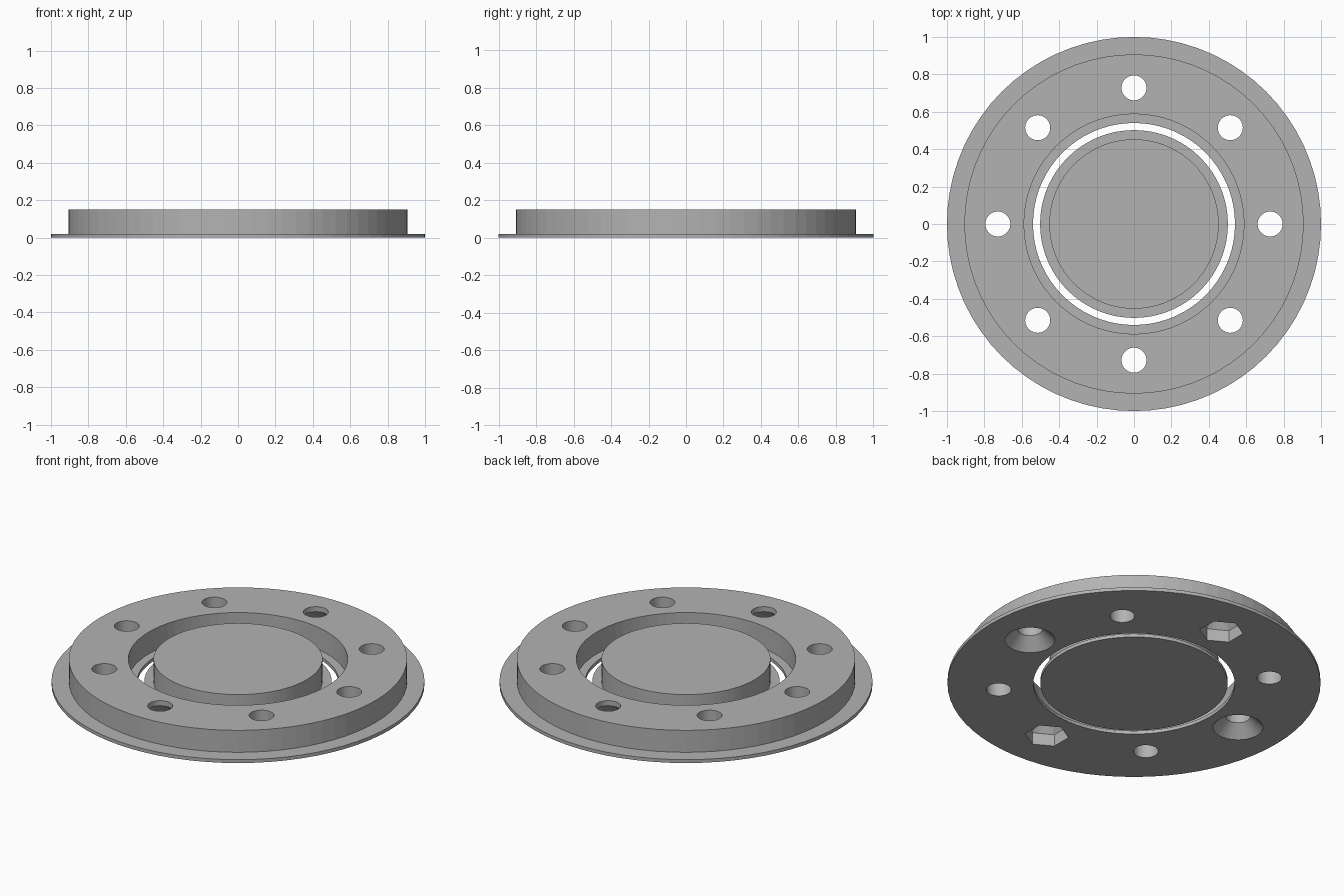
import bpy, bmesh
from math import cos, sin, pi, radians

if "Cube" in bpy.data.objects:
    bpy.data.objects.remove(bpy.data.objects["Cube"])

grey = bpy.data.materials.new("plain grey")
grey.use_nodes = True
colour = (0.45, 0.45, 0.45, 1)
grey.diffuse_color = colour
grey.node_tree.nodes["Principled BSDF"].inputs["Base Color"].default_value = colour

SEGMENTS = 72
HOLE = 0.067          # bolt hole radius
PITCH = 0.728         # bolt circle radius
LIP, TOP = 0.02, 0.15


def ring(bm, z, radius, count, centre=(0, 0), hexagonal=False):
    """A loop of vertices, round or hexagonal with corners along y."""
    verts = []
    for i in range(count):
        a = 2 * pi * i / count + pi / 6
        r = radius
        if hexagonal:
            r *= cos(pi / 6) / cos((a - pi / 6) % (pi / 3) - pi / 6)
        verts.append(bm.verts.new((centre[0] + r * cos(a), centre[1] + r * sin(a), z)))
    return verts


def bridge(bm, lower, upper):
    for i in range(len(lower)):
        j = (i + 1) % len(lower)
        bm.faces.new((lower[i], lower[j], upper[j], upper[i]))


def finish(bm, name):
    bmesh.ops.recalc_face_normals(bm, faces=bm.faces)
    mesh = bpy.data.meshes.new(name)
    bm.to_mesh(mesh)
    bm.free()
    mesh.materials.append(grey)
    obj = bpy.data.objects.new(name, mesh)
    bpy.context.collection.objects.link(obj)
    return obj


def column(bm, levels, count, centre=(0, 0)):
    """Solid column through (z, radius, hexagonal) levels, capped at both ends."""
    loops = [ring(bm, z, r, count, centre, h) for z, r, h in levels]
    for lower, upper in zip(loops, loops[1:]):
        bridge(bm, lower, upper)
    bm.faces.new(loops[0][::-1])
    bm.faces.new(loops[-1])


# Flanged outer ring, a closed profile turned about z
bm = bmesh.new()
profile = [(0.54, 0), (1, 0), (1, LIP), (0.907, LIP),
           (0.907, TOP), (0.588, TOP), (0.588, LIP), (0.54, LIP)]
loops = [ring(bm, z, r, SEGMENTS) for r, z in profile]
for k, loop in enumerate(loops):
    bridge(bm, loop, loops[(k + 1) % len(loops)])
flange = finish(bm, "flanged_ring")

# Stepped centre disc
bm = bmesh.new()
column(bm, [(0, 0.502, False), (LIP, 0.502, False),
            (LIP, 0.453, False), (TOP, 0.453, False)], SEGMENTS)
finish(bm, "centre_disc")

# Bolt holes: countersunk on x, nut pockets on y, plain on the diagonals
plain = [(-0.05, HOLE, False), (0.2, HOLE, False)]
countersunk = [(-0.05, 0.184, False), (0.067, HOLE, False), (0.2, HOLE, False)]
nut_pocket = [(-0.05, 0.118, True), (0.07, 0.118, True),
              (0.12, HOLE, False), (0.2, HOLE, False)]
bm = bmesh.new()
for k in range(8):
    a = radians(45 * k)
    shape = plain if k % 2 else (nut_pocket if k % 4 else countersunk)
    column(bm, shape, 36, (PITCH * cos(a), PITCH * sin(a)))
cutter = finish(bm, "hole_cutter")
cutter.hide_render = True

cut = flange.modifiers.new("bolt holes", "BOOLEAN")
cut.operation = "DIFFERENCE"
cut.solver = "EXACT"
cut.object = cutter
bpy.context.view_layer.objects.active = flange
bpy.ops.object.modifier_apply(modifier=cut.name)
bpy.data.objects.remove(cutter)
